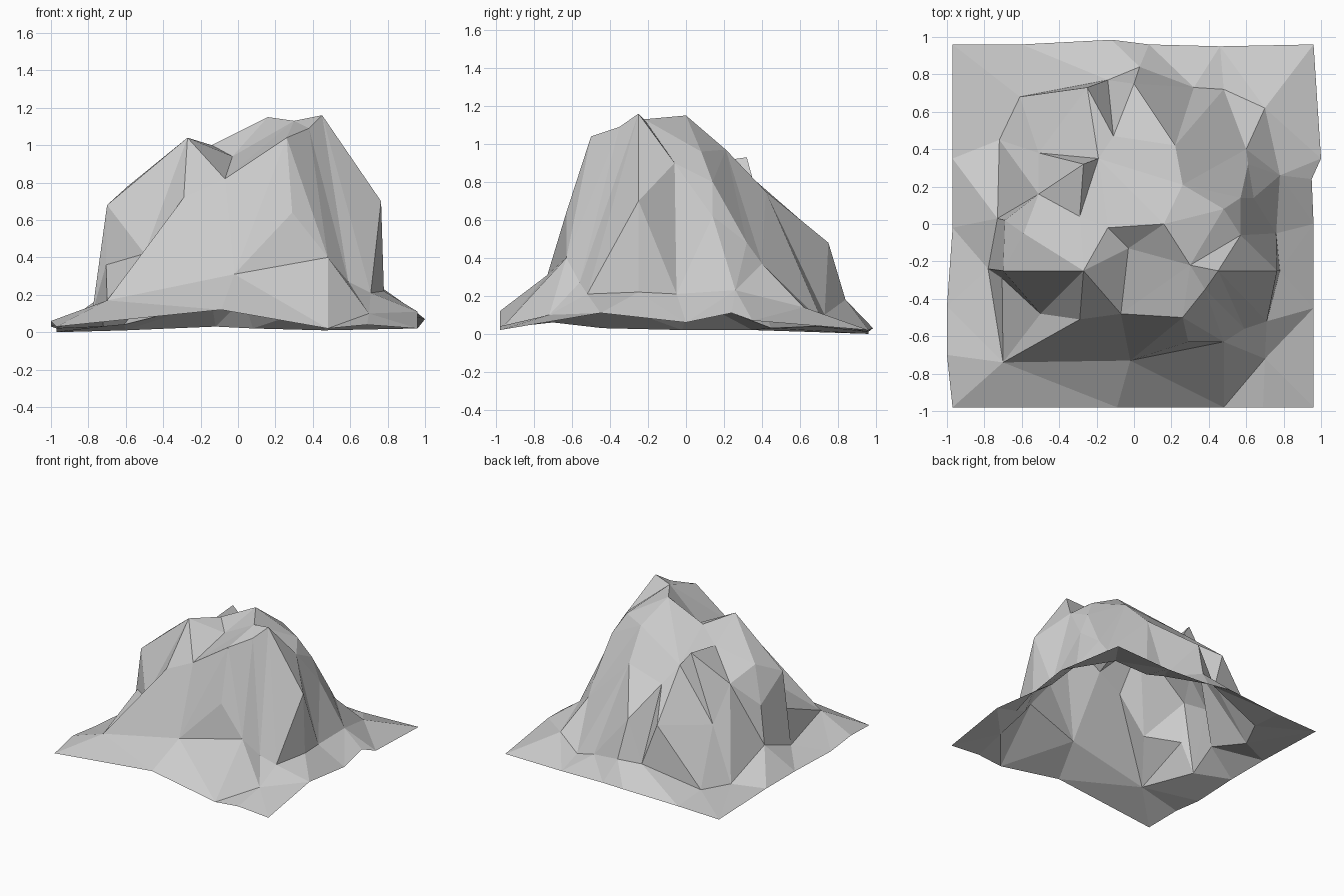
import bpy
from mathutils import Vector
from mathutils.geometry import delaunay_2d_cdt

points, edges, index = [], [], {}


def line(*pts, closed=False):
    """Add a feature line of (x, y, z) points; 2-number entries reuse an earlier point."""
    ids = []
    for p in pts:
        key = (p[0], p[1])
        if key not in index:
            index[key] = len(points)
            points.append(Vector(p))
        ids.append(index[key])
    edges.extend(zip(ids, ids[1:] + ids[:1] if closed else ids[1:]))


# Square, slightly rippled outer rim
line((-.97, -.98, .03), (-.09, -.98, .12), (.48, -.98, .02), (.69, -.98, .04), (.96, -.98, .02),
     (.96, -.45, .11), (.96, 0, .06), (.95, .24, .11), (1, .35, .07), (.96, .96, .02),
     (.46, .95, .01), (.08, .96, .02), (-.12, .985, .03), (-.6, .96, .01), (-.97, .96, 0),
     (-.97, .35, .02), (-.97, -.02, .02), (-1, -.44, .03), (-1, -.7, .06), closed=True)

# Foot of the slopes
line((-.7, -.74, .17), (-.02, -.73, .31), (.48, -.63, .40), (.59, -.56, .27), (.71, -.52, .21),
     (.78, -.25, .22), (.76, -.05, .21), (.78, .26, .23), (.7, .62, .14), (.48, .72, .06),
     (.32, .73, .10), (.03, .84, .18), (-.14, .77, .16), (-.61, .68, .04), (-.72, .45, .03),
     (-.73, .03, .19), (-.78, -.24, .10), closed=True)
line((.71, -.52), (.70, -.72, .10), (.69, -.98))

# Front cliff edge
line((-.7, -.25, .68), (-.5, -.48, .42), (-.29, -.51, .72), (-.07, -.48, .82),
     (.26, -.5, 1.04), (.29, -.63, .64), (.48, -.63))
line((-.7, -.25), (-.705, -.29, .36), (-.5, -.48), (-.7, -.74))

# Crown ridge and the notch in front of it
line((-.7, -.25), (-.27, -.25, 1.04), (-.14, -.02, 1.0), (.16, 0, 1.15),
     (.3, -.22, 1.13), (.45, -.25, 1.16), (.38, -.35, 1.09), (.26, -.5))
line((-.14, -.02), (-.03, -.13, .94), (.3, -.22))
line((-.27, -.25), (-.07, -.48), (-.03, -.13))

# Right buttresses
line((.45, -.25), (.765, -.25, .70), (.78, -.25))
line((.45, -.25), (.57, -.06, .90), (.76, -.05))
line((.57, -.06), (.48, .08, .96), (.57, .14, .80), (.64, .14, .62),
     (.61, .32, .48), (.6, .4, .37))
line((.64, .14), (.78, .26))

# Back spine and gully
line((.16, 0), (.26, .21, .97), (.22, .42, .75), (0, .75, .48), (.03, .84))
line((-.14, .77), (-.11, .47, .69), (-.25, .73, .49))

# Left shoulder and its jutting slab
line((-.7, -.25), (-.59, -.05, .78), (-.69, .02, .50))
line((-.51, .38, .43), (-.27, .32, .93), (-.29, .04, .89), (-.51, .16, .68), closed=True)
line((-.51, .38), (-.19, .35, .82), (-.29, .04))

# Triangulate between the feature lines (inside the rim only) and lift to height
verts, _, faces, origins, _, _ = delaunay_2d_cdt([p.xy for p in points], edges, [], 1, 1e-5)
heights = [points[o[0]].z if o else min(points, key=lambda p: (p.xy - v).length).z
           for v, o in zip(verts, origins)]

mesh = bpy.data.meshes.new("rocky_mound")
mesh.from_pydata([(v.x, v.y, z) for v, z in zip(verts, heights)], [], faces)
mesh.update()
bpy.context.collection.objects.link(bpy.data.objects.new("rocky_mound", mesh))
